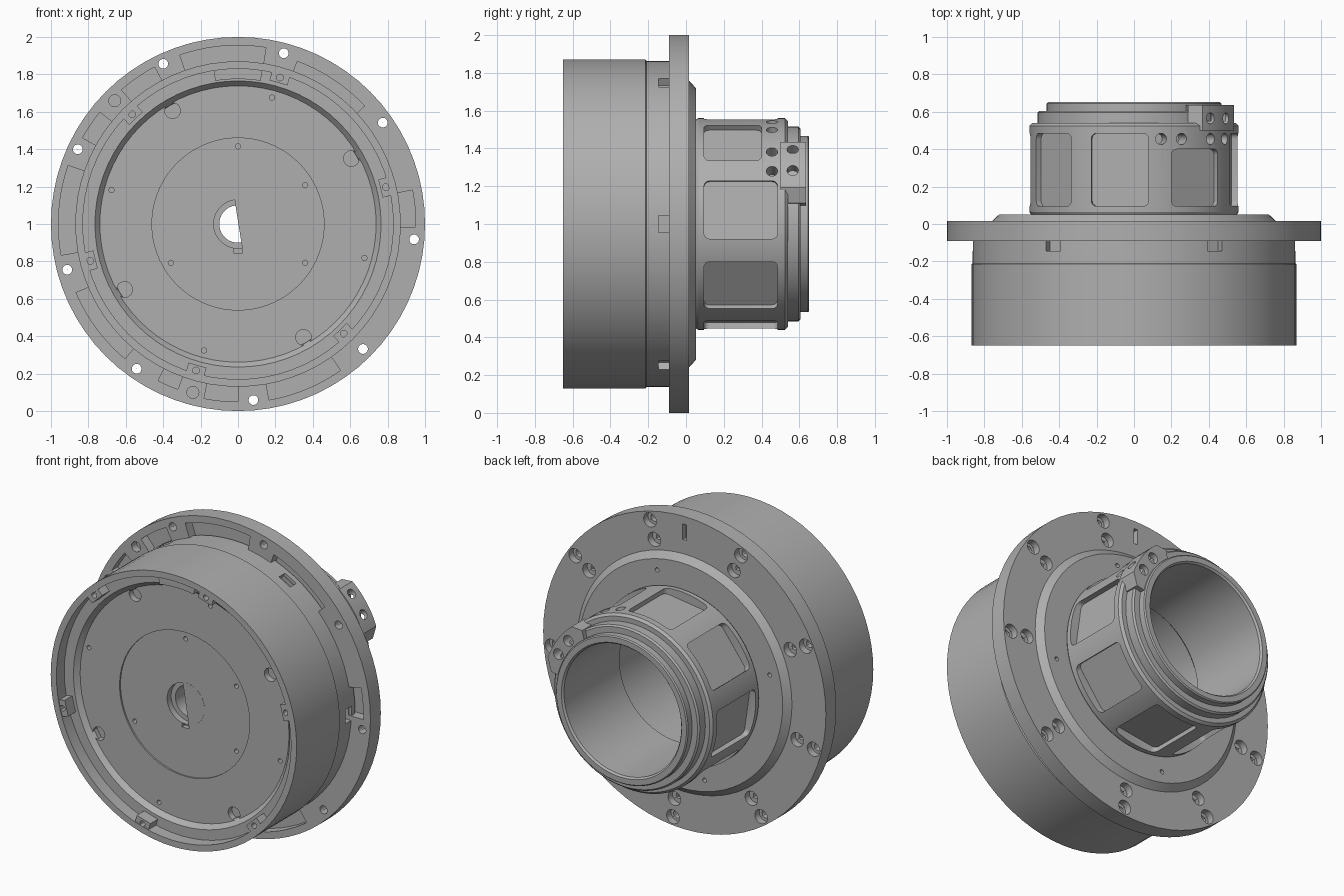
import bpy, bmesh, math
from mathutils import Matrix, Vector

cube = bpy.data.objects.get("Cube")
if cube:
    bpy.data.objects.remove(cube, do_unlink=True)

grey = bpy.data.materials.new("machined grey")
grey.use_nodes = True
grey.diffuse_color = (0.43, 0.43, 0.43, 1)
grey.node_tree.nodes["Principled BSDF"].inputs["Base Color"].default_value = grey.diffuse_color
SEGS = 72


def frame(deg):
    """Local x is radial, y runs along the main axis, z is tangential."""
    return Matrix.Translation((0, 0, 1)) @ Matrix.Rotation(-math.radians(deg), 4, 'Y')


def lathe(bm, profile, segs=SEGS, matrix=None):
    """Spin a closed (radius, y) outline about the y axis."""
    matrix = matrix or frame(0)
    rings = []
    for i in range(segs):
        a = 2 * math.pi * i / segs
        rings.append([bm.verts.new(matrix @ Vector((r * math.cos(a), y, r * math.sin(a))))
                      for r, y in profile])
    n = len(profile)
    for i in range(segs):
        p, q = rings[i], rings[(i + 1) % segs]
        for j in range(n):
            k = (j + 1) % n
            bm.faces.new((p[j], p[k], q[k], q[j]))


def prism(bm, pts, y0, y1):
    """Extrude an (x, z) outline along y."""
    low = [bm.verts.new((x, y0, z + 1)) for x, z in pts]
    high = [bm.verts.new((x, y1, z + 1)) for x, z in pts]
    bm.faces.new(low)
    bm.faces.new(high[::-1])
    for i in range(len(pts)):
        j = (i + 1) % len(pts)
        bm.faces.new((low[i], low[j], high[j], high[i]))


def arc(r, a0, a1, steps=10):
    angles = [math.radians(a0 + (a1 - a0) * i / steps) for i in range(steps + 1)]
    return [(r * math.cos(a), r * math.sin(a)) for a in angles]


def sector(bm, r0, r1, a0, a1, y0, y1):
    prism(bm, arc(r1, a0, a1) + arc(r0, a1, a0), y0, y1)


def box(bm, deg, r0, r1, y0, y1, width, bevel=0):
    """Block placed radially at an angle, with optional rounded corners."""
    size = Matrix.Diagonal((r1 - r0, y1 - y0, width, 1))
    place = frame(deg) @ Matrix.Translation(((r0 + r1) / 2, (y0 + y1) / 2, 0))
    verts = bmesh.ops.create_cube(bm, size=1, matrix=place @ size)["verts"]
    if bevel:
        radial = place.to_3x3() @ Vector((1, 0, 0))
        edges = {e for v in verts for e in v.link_edges
                 if abs((e.verts[0].co - e.verts[1].co).normalized().dot(radial)) > 0.9}
        bmesh.ops.bevel(bm, geom=list(edges), offset=bevel, segments=4,
                        profile=0.5, affect='EDGES')


def rod(bm, deg, dist, radius, y0, y1, segs=20):
    """Cylinder parallel to the main axis."""
    place = frame(deg) @ Matrix.Translation((dist, (y0 + y1) / 2, 0)) @ Matrix.Rotation(math.pi / 2, 4, 'X')
    bmesh.ops.create_cone(bm, cap_ends=True, segments=segs, radius1=radius, radius2=radius,
                          depth=y1 - y0, matrix=place)


def radial_rod(bm, deg, r0, r1, y, radius):
    place = frame(deg) @ Matrix.Translation(((r0 + r1) / 2, y, 0)) @ Matrix.Rotation(math.pi / 2, 4, 'Y')
    bmesh.ops.create_cone(bm, cap_ends=True, segments=20, radius1=radius, radius2=radius,
                          depth=r1 - r0, matrix=place)


def make(name, bm):
    bmesh.ops.recalc_face_normals(bm, faces=bm.faces)
    mesh = bpy.data.meshes.new(name)
    bm.to_mesh(mesh)
    bm.free()
    mesh.materials.append(grey)
    ob = bpy.data.objects.new(name, mesh)
    bpy.context.collection.objects.link(ob)
    return ob


def finish(name, bm, cutter_bm=None):
    """Make the part, cut it, and smooth its curved faces."""
    ob = make(name, bm)
    bpy.ops.object.select_all(action='DESELECT')
    bpy.context.view_layer.objects.active = ob
    ob.select_set(True)
    if cutter_bm:
        cutter = make(name + "_cutter", cutter_bm)
        cutter.hide_render = True
        mod = ob.modifiers.new("cut", 'BOOLEAN')
        mod.object, mod.solver, mod.use_self = cutter, 'EXACT', True
        bpy.ops.object.modifier_apply(modifier=mod.name)
        bpy.data.objects.remove(cutter, do_unlink=True)
    bpy.ops.object.shade_smooth_by_angle(angle=math.radians(25))


# Drum with a raised front rim and six notches behind the seam
bm, cut = bmesh.new(), bmesh.new()
lathe(bm, [(.87, -.65), (.87, -.215), (.864, -.21), (.864, -.05), (.74, -.05),
           (.73, -.53), (.765, -.57), (.83, -.57), (.83, -.65)])
for i in range(6):
    box(cut, 60 * i, .82, .92, -.145, -.085, .09)
finish("drum_shell", bm, cut)

# Screw lugs inside the rim
bm, cut = bmesh.new(), bmesh.new()
for i in range(6):
    box(bm, 14 + 60 * i, .785, .85, -.645, -.56, .1)
    rod(cut, 14 + 60 * i, .815, .018, -.7, -.59)
finish("rim_lugs", bm, cut)

# Rounded stop block at the top of the rim
bm = bmesh.new()
sector(bm, .775, .84, 81, 99, -.62, -.56)
finish("rim_stop", bm)

# Recessed front disc with its central opening
bm, cut = bmesh.new(), bmesh.new()
lathe(bm, [(.1, -.3), (.1, -.49), (.13, -.49), (.13, -.53), (.46, -.53), (.46, -.54),
           (.74, -.54), (.74, -.3)])
for i in range(4):
    rod(cut, 30 + 90 * i, .7, .042, -.6, -.5)
    rod(cut, 75 + 90 * i, .7, .014, -.6, -.5, 12)
for deg in (90, 30, -30, -150):
    rod(cut, deg, .415, .014, -.6, -.5, 12)
for i in range(6):
    lathe(cut, [(.001, -.36), (.016, -.36), (.016, -.33), (.035, -.33), (.035, -.25), (.001, -.25)],
          16, frame(30 + 60 * i) @ Matrix.Translation((.36, 0, 0)))
box(cut, -90, .132, .155, -.6, -.5, .05)
finish("front_disc", bm, cut)

# Plate closing the right half of the opening
bm = bmesh.new()
prism(bm, arc(.135, 98, -80, 20), -.531, -.5)
finish("opening_cover", bm)

# Flange with relief pockets, nine pairs of counterbored holes and a slot
bm, cut = bmesh.new(), bmesh.new()
lathe(bm, [(1, -.09), (1, .015), (.76, .015), (.72, .052), (.5, .052), (.5, -.09)])
for a0, a1, r1 in ((81, 109, .955), (43, 70, .925), (118, 131, .95), (141, 151, .95),
                   (161, 190, .96), (203, 230, .94), (243, 250, .94), (259, 270, .95),
                   (280, 305, .955), (-1, 11, .95)):
    sector(cut, .845, r1, a0, a1, -.12, -.03)
for i in range(9):
    for dist, hole in ((.945, .026), (.825, .018)):
        lathe(cut, [(.001, -.12), (hole, -.12), (hole, -.03), (.045, -.03), (.045, .04), (.001, .04)],
              20, frame(35 + 40 * i) @ Matrix.Translation((dist, 0, 0)))
for deg in (135, 255):
    rod(cut, deg, .932, .032, -.12, -.04)
for i in range(4):
    rod(cut, 75 + 90 * i, .65, .014, .02, .1, 12)
box(cut, 90, .85, .95, -.02, .04, .028)
finish("flange", bm, cut)

# Hollow hub with stepped end rings, eight shallow windows and radial holes
bm, cut = bmesh.new(), bmesh.new()
lathe(bm, [(.44, -.31), (.52, -.31), (.55, .05), (.56, .065), (.56, .525), (.545, .54), (.515, .54),
           (.515, .595), (.505, .605), (.467, .605), (.467, .645), (.46, .652), (.425, .652),
           (.415, .64), (.415, .08), (.435, .06), (.435, -.31)])
for i in range(8):
    box(cut, 8 + 45 * i, .505, .62, .095, .4 if i == 1 else .485, .31, .03)
for deg in (30, 43, 63, 75):
    radial_rod(cut, deg, .47, .65, .455, .03)
finish("hub", bm, cut)

# Clamp lug on the end of the hub
bm, cut = bmesh.new(), bmesh.new()
prism(bm, arc(.568, 20, 50) + [(.29, .43)] + arc(.44, 52, 12) + [(.51, .11)], .5, .635)
for deg in (27, 41):
    rod(cut, deg, .515, .034, .55, .7)
    radial_rod(cut, deg + 3, .5, .65, .565, .03)
finish("clamp_lug", bm, cut)
